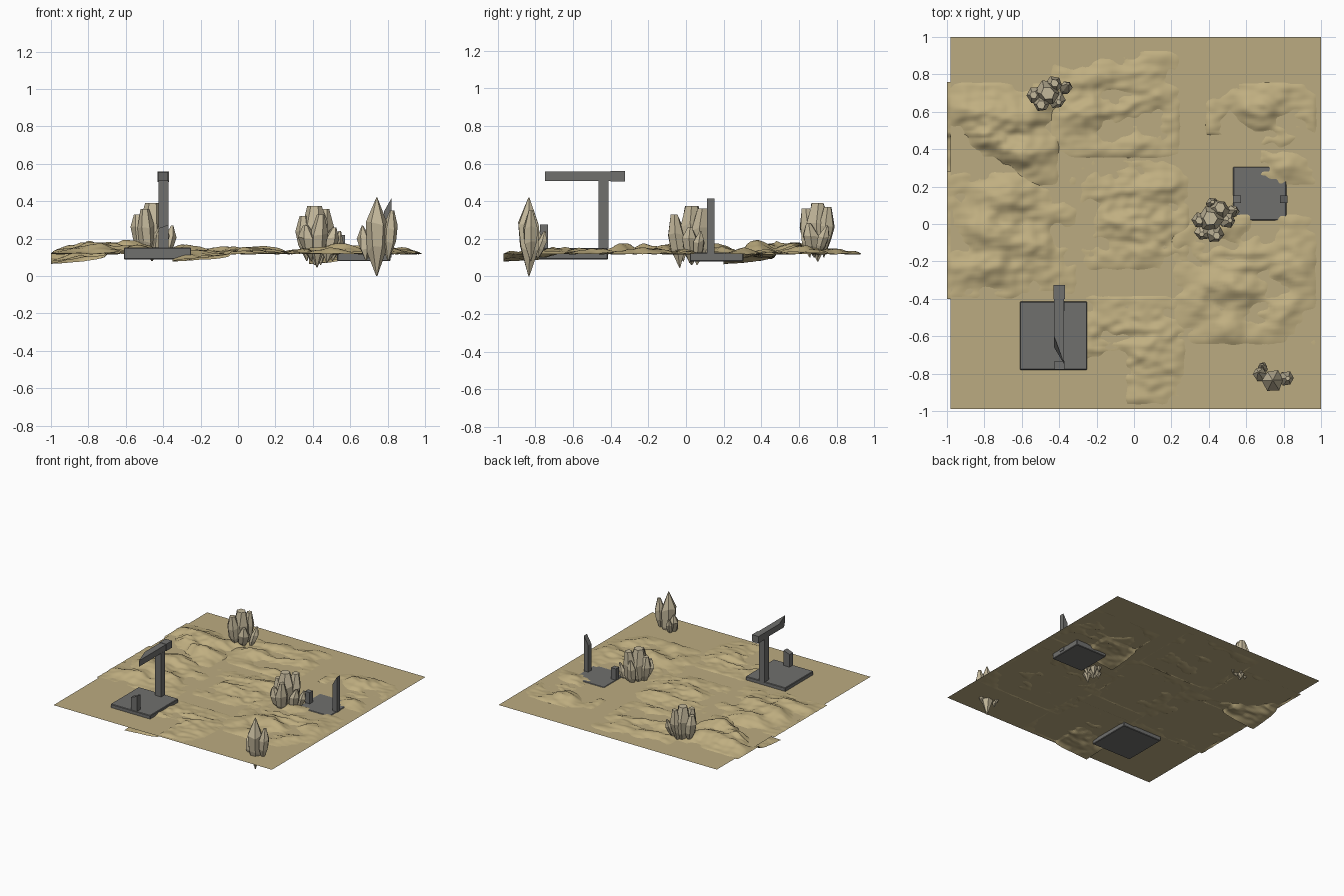
import bpy, bmesh, math, random
from mathutils import Vector, Matrix, noise

if "Cube" in bpy.data.objects:
    bpy.data.objects.remove(bpy.data.objects["Cube"])

GROUND = 0.123


def material(name, rgb):
    m = bpy.data.materials.new(name)
    m.diffuse_color = (*rgb, 1)
    m.use_nodes = True
    m.node_tree.nodes["Principled BSDF"].inputs["Base Color"].default_value = m.diffuse_color
    return m


SAND = material("sand", (0.50, 0.41, 0.22))
DUNE = material("dune_sand", (0.53, 0.43, 0.22))
ROCK = material("rock", (0.55, 0.48, 0.33))
STONE = material("dark_stone", (0.16, 0.16, 0.155))


def finish(name, bm, mat):
    bmesh.ops.recalc_face_normals(bm, faces=bm.faces)
    me = bpy.data.meshes.new(name)
    bm.to_mesh(me)
    bm.free()
    me.materials.append(mat)
    ob = bpy.data.objects.new(name, me)
    bpy.context.collection.objects.link(ob)
    return ob


def block(name, x, y, z, shift=None, bevel=0):
    """Box between ranges; shift(sx, sy, sz) moves corners for broken ends."""
    bm = bmesh.new()
    bmesh.ops.create_cube(bm, size=1)
    for v in bm.verts:
        s = [c > 0 for c in v.co]
        v.co = Vector((x[s[0]], y[s[1]], z[s[2]]))
        if shift:
            v.co += Vector(shift(*s))
    if bevel:
        bmesh.ops.bevel(bm, geom=bm.edges[:], offset=bevel, segments=1, affect='EDGES')
    return finish(name, bm, STONE)


def dune(name, x, y, amp, seed, dip=0.0, n=44):
    """Rippled sand patch; dip sinks its front left corner under the ground."""
    bm = bmesh.new()
    bmesh.ops.create_grid(bm, x_segments=n, y_segments=n, size=0.5)
    for v in bm.verts:
        u, w = v.co.x + 0.5, v.co.y + 0.5
        px, py = x[0] + u * (x[1] - x[0]), y[0] + w * (y[1] - y[0])
        edge = max(0, 16 * u * (1 - u) * w * (1 - w)) ** 0.6
        p = Vector((px * 5, py * 7, seed * 3.7))
        h = amp * edge * (0.35 + 0.9 * noise.noise(p))
        h += 0.011 * noise.noise(Vector((px * 16, py * 24, seed))) * (0.3 + edge)
        h = max(h - 0.003, -0.007)
        if dip:
            k = max(0, 1 - u / 0.5) ** 0.35 * max(0, 1 - w / 0.5) ** 0.35
            h -= dip * k
        v.co = Vector((px, py, GROUND + h))
    for f in bm.faces:
        f.smooth = True
    return finish(name, bm, DUNE)


def crystal(bm, rng, x, y, z0, z1, r, lean=(0, 0), flat=0.0):
    """Faceted six sided spindle; flat gives a blunt top."""
    h = z1 - z0
    rings = []
    for t, k in ((0.0, 0.05), (0.34, 0.85), (0.66, 1.0), (1.0, max(flat, 0.04))):
        spin = rng.uniform(-0.12, 0.12)
        ring = []
        for i in range(6):
            a = i * math.pi / 3 + spin
            rr = r * k * rng.uniform(0.88, 1.1)
            dz = rng.uniform(-0.06, 0.06) * h if 0 < t < 1 else 0
            ring.append(bm.verts.new((x + lean[0] * (t - 0.4) + rr * math.cos(a),
                                      y + lean[1] * (t - 0.4) + rr * math.sin(a),
                                      z0 + t * h + dz)))
        rings.append(ring)
    for a, b in zip(rings, rings[1:]):
        for i in range(6):
            j = (i + 1) % 6
            bm.faces.new((a[i], a[j], b[j], b[i]))
    bm.faces.new(rings[0][::-1])
    bm.faces.new(rings[-1])


def cluster(name, seed, spikes):
    rng = random.Random(seed)
    bm = bmesh.new()
    for s in spikes:
        crystal(bm, rng, *s)
    return finish(name, bm, ROCK)


# Flat desert floor
bm = bmesh.new()
bmesh.ops.create_grid(bm, x_segments=1, y_segments=1, size=1,
                      matrix=Matrix.Translation((0.01, 0.005, GROUND)) @ Matrix.Diagonal((0.99, 0.995, 1, 1)))
finish("desert_floor", bm, SAND)

# Dune patches
dune("dune_back_left", (-1.0, -0.4), (0.2, 0.76), 0.10, 1, 0.055)
dune("dune_back_right", (0.38, 0.98), (0.2, 0.76), 0.065, 2, 0.055)
dune("dune_front", (-0.35, 0.28), (-0.97, -0.38), 0.05, 3, 0.042)
dune("dune_back", (-0.45, 0.25), (0.35, 0.93), 0.07, 4)
dune("dune_left", (-1.0, -0.3), (-0.4, 0.28), 0.075, 5)
dune("dune_middle", (-0.3, 0.3), (-0.25, 0.35), 0.05, 6)
dune("dune_right", (0.2, 0.98), (-0.65, 0.06), 0.06, 7)

# Large ruin: slab, pillar, broken beam, stump
block("large_slab", (-0.61, -0.25), (-0.78, -0.415), (0.09, 0.152), bevel=0.004)
block("large_pillar", (-0.425, -0.372), (-0.465, -0.412), (0.15, 0.51))
block("broken_beam", (-0.427, -0.373), (-0.75, -0.40), (0.508, 0.557),
      lambda sx, sy, sz: (0, 0 if sx or sy else (0.15 if sz else 0.09), 0))
block("beam_end", (-0.43, -0.37), (-0.40, -0.325), (0.504, 0.56))
block("large_stump", (-0.425, -0.372), (-0.777, -0.733), (0.15, 0.275),
      lambda sx, sy, sz: (0, 0, -0.02 if sz and not sx else 0))

# Small ruin: slab, broken pillar, stump
block("small_slab", (0.53, 0.815), (0.02, 0.305), (0.08, 0.127), bevel=0.004)
block("small_pillar", (0.78, 0.82), (0.112, 0.152), (0.1, 0.415),
      lambda sx, sy, sz: (0, 0, 0 if sx or not sz else -0.07))
block("small_stump", (0.53, 0.572), (0.112, 0.152), (0.1, 0.22))

# Rock clusters: x, y, bottom, top, radius, lean, bluntness
cluster("rock_cluster_middle", 1, [
    (0.41, 0.03, 0.06, 0.375, 0.072, (0, 0), 0.55),
    (0.36, 0.02, 0.08, 0.32, 0.046, (-0.02, 0), 0.45),
    (0.45, 0.07, 0.06, 0.36, 0.055, (0.02, 0.03), 0.5),
    (0.43, -0.045, 0.045, 0.33, 0.05, (0.02, -0.03), 0.4),
    (0.38, -0.03, 0.08, 0.27, 0.048, (-0.03, -0.04), 0.3),
    (0.49, 0.02, 0.07, 0.26, 0.044, (0.04, 0), 0.3),
    (0.52, 0.065, 0.08, 0.24, 0.032, (0.04, 0.02), 0.2),
    (0.42, 0.1, 0.08, 0.30, 0.036, (0, 0.03), 0.3)])
cluster("rock_cluster_back", 2, [
    (-0.46, 0.70, 0.08, 0.39, 0.07, (0, 0), 0.5),
    (-0.52, 0.69, 0.1, 0.33, 0.05, (-0.03, 0), 0.4),
    (-0.43, 0.74, 0.1, 0.37, 0.045, (0.01, 0.02), 0.5),
    (-0.49, 0.65, 0.1, 0.36, 0.046, (-0.01, -0.02), 0.5),
    (-0.42, 0.67, 0.1, 0.28, 0.048, (0.03, -0.03), 0.3),
    (-0.37, 0.72, 0.1, 0.27, 0.032, (0.03, 0.05), 0.2)])
cluster("rock_cluster_front", 3, [
    (0.742, -0.835, 0.0, 0.42, 0.06, (0, 0), 0.05),
    (0.81, -0.825, 0.08, 0.35, 0.042, (0.02, 0), 0.3),
    (0.677, -0.81, 0.08, 0.27, 0.036, (-0.02, 0.03), 0.1),
    (0.69, -0.775, 0.09, 0.24, 0.027, (-0.01, 0.04), 0.2)])
